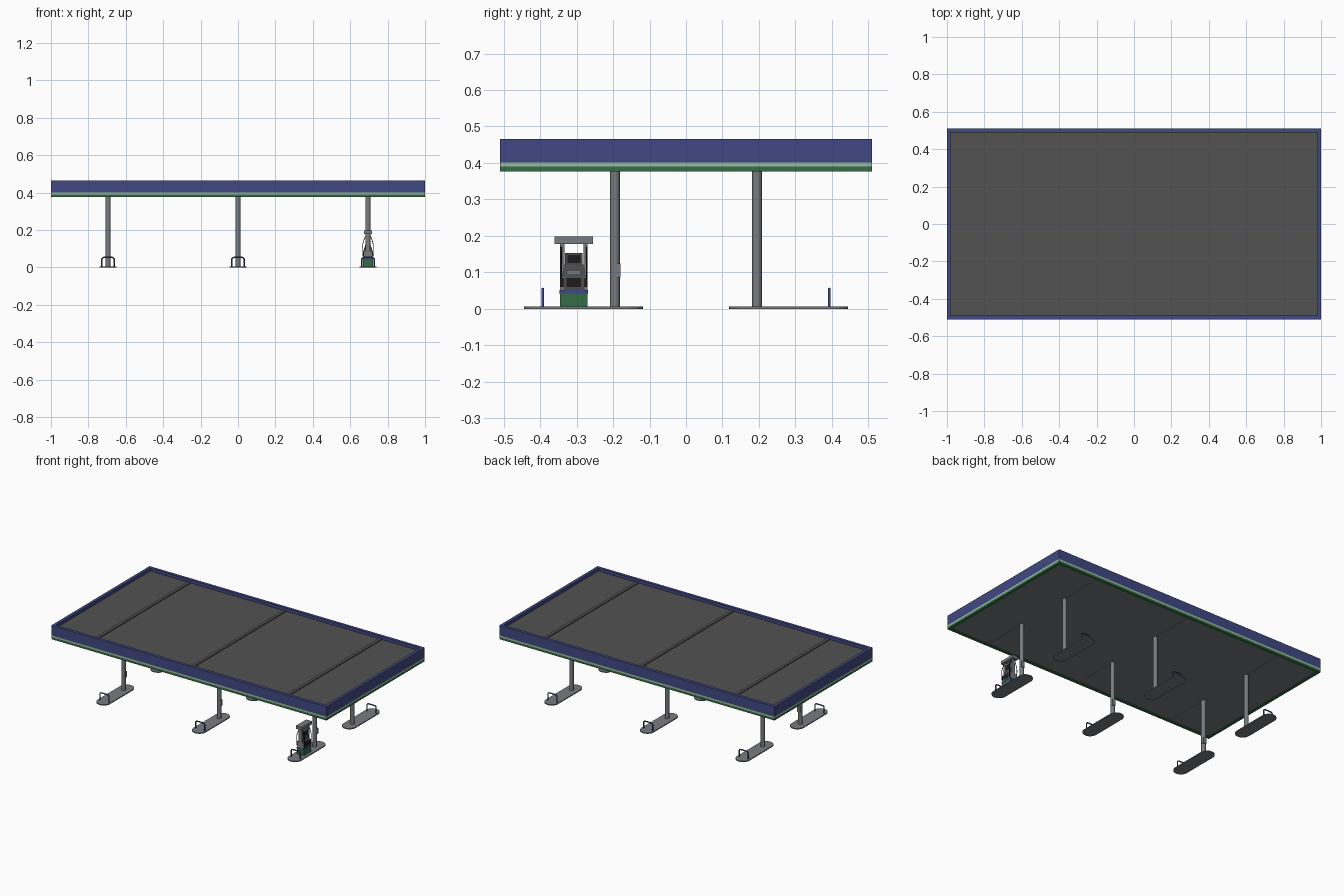
import bpy, bmesh, math
from mathutils import Vector

if "Cube" in bpy.data.objects:
    bpy.data.objects.remove(bpy.data.objects["Cube"])


def mat(name, r, g, b):
    m = bpy.data.materials.new(name)
    m.diffuse_color = (r, g, b, 1)
    m.use_nodes = True
    m.node_tree.nodes["Principled BSDF"].inputs["Base Color"].default_value = m.diffuse_color
    return m


BLUE = mat("navy_blue", 0.052, 0.066, 0.225)
GREEN = mat("green", 0.035, 0.15, 0.06)
PALE = mat("pale_green", 0.33, 0.50, 0.36)
ROOF = mat("roof_grey", 0.085, 0.085, 0.085)
STEEL = mat("steel_grey", 0.19, 0.20, 0.215)
DARK = mat("dark_grey", 0.07, 0.07, 0.072)
BLACK = mat("black", 0.012, 0.012, 0.013)


def finish(bm, name, m):
    bmesh.ops.recalc_face_normals(bm, faces=bm.faces)
    me = bpy.data.meshes.new(name)
    bm.to_mesh(me)
    bm.free()
    me.materials.append(m)
    ob = bpy.data.objects.new(name, me)
    bpy.context.collection.objects.link(ob)
    return ob


def prism(name, m, pts, axis_vec):
    """Extrude a closed polygon along a vector."""
    bm = bmesh.new()
    f = bm.faces.new([bm.verts.new(p) for p in pts])
    r = bmesh.ops.extrude_face_region(bm, geom=[f])
    vs = [v for v in r["geom"] if isinstance(v, bmesh.types.BMVert)]
    bmesh.ops.translate(bm, verts=vs, vec=Vector(axis_vec))
    return finish(bm, name, m)


def box(name, m, x0, x1, y0, y1, z0, z1):
    return prism(name, m, [(x0, y0, z0), (x1, y0, z0), (x1, y1, z0), (x0, y1, z0)],
                 (0, 0, z1 - z0))


def ring(name, m, X, Y, w, z0, z1):
    """Rectangular frame of wall thickness w."""
    bm = bmesh.new()
    section = [(0, z0), (0, z1), (w, z1), (w, z0)]
    loops = []
    for sx, sy in ((-1, -1), (1, -1), (1, 1), (-1, 1)):
        loops.append([bm.verts.new((sx * (X - d), sy * (Y - d), z)) for d, z in section])
    for i in range(4):
        a, b = loops[i], loops[(i + 1) % 4]
        for j in range(4):
            k = (j + 1) % 4
            bm.faces.new((a[j], b[j], b[k], a[k]))
    return finish(bm, name, m)


def tube(name, m, pts, r):
    """Round bar following a path."""
    cu = bpy.data.curves.new(name, "CURVE")
    cu.dimensions = "3D"
    cu.bevel_depth = r
    cu.bevel_resolution = 2
    cu.use_fill_caps = True
    sp = cu.splines.new("POLY")
    sp.points.add(len(pts) - 1)
    for p, c in zip(sp.points, pts):
        p.co = (*c, 1)
    cu.materials.append(m)
    ob = bpy.data.objects.new(name, cu)
    bpy.context.collection.objects.link(ob)
    return ob


def cylinder(name, m, x, y, z0, z1, r, n=16):
    pts = [(x + r * math.cos(2 * math.pi * i / n), y + r * math.sin(2 * math.pi * i / n), z0)
           for i in range(n)]
    ob = prism(name, m, pts, (0, 0, z1 - z0))
    for p in ob.data.polygons:
        p.use_smooth = abs(p.normal.z) < 0.5
    ob.data.set_sharp_from_angle(angle=math.radians(40))
    return ob


# Canopy fascia in three stacked bands, roof deck and ceiling
ring("fascia_blue", BLUE, 1.0, 0.51, 0.02, 0.401, 0.466)
ring("fascia_stripe", PALE, 1.0, 0.51, 0.02, 0.390, 0.401)
ring("fascia_green", GREEN, 1.0, 0.51, 0.02, 0.376, 0.390)
box("roof_deck", ROOF, -0.981, 0.981, -0.491, 0.491, 0.43, 0.446)
box("ceiling", STEEL, -0.981, 0.981, -0.491, 0.491, 0.380, 0.392)

for x in (-0.695, 0.0, 0.695):
    # Roof ridge beam
    box("roof_beam", ROOF, x - 0.01, x + 0.01, -0.49, 0.49, 0.445, 0.452)
    for s in (-1, 1):
        # Kerb island with rounded ends
        w, ya, yb = 0.045, 0.118, 0.445
        pts = []
        for cy, a0 in ((yb - w, 0), (ya + w, math.pi)):
            for i in range(13):
                a = a0 + math.pi * i / 12
                pts.append((x + w * math.cos(a), s * (cy + w * math.sin(a)), 0))
        prism("island", STEEL, pts, (0, 0, 0.006))
        # Column and outer ceiling beam
        cylinder("column", STEEL, x, s * 0.195, 0.001, 0.381, 0.0135)
        y0, y1 = sorted((s * 0.2, s * 0.491))
        box("ceiling_beam", STEEL, x - 0.006, x + 0.006, y0, y1, 0.3765, 0.381)
        # Hoop guard
        h, c, yy = 0.033, 0.012, s * 0.393
        path = [(x - h, yy, 0.003)]
        for cx, a0 in ((-h + c, math.pi), (h - c, math.pi / 2)):
            for i in range(6):
                a = a0 - math.pi / 2 * i / 5
                path.append((x + cx + c * math.cos(a), yy, 0.042 + c * math.sin(a)))
        path.append((x + h, yy, 0.003))
        tube("hoop_guard", BLUE, path, 0.004)
    # Service box on the front column
    box("service_box", STEEL, x - 0.009, x + 0.014, -0.197, -0.179, 0.086, 0.124)

# Fuel dispenser on the front right island
X, Y = 0.695, -0.3075
box("dispenser_base", GREEN, X - 0.026, X + 0.026, Y - 0.038, Y + 0.038, 0.006, 0.041)
box("dispenser_band", BLUE, X - 0.027, X + 0.027, Y - 0.039, Y + 0.039, 0.041, 0.051)
prism("dispenser_cabinet", DARK,
      [(X - 0.024, Y - 0.029, 0.051), (X + 0.024, Y - 0.029, 0.051),
       (X + 0.022, Y - 0.029, 0.085), (X + 0.014, Y - 0.029, 0.122),
       (X - 0.014, Y - 0.029, 0.122), (X - 0.022, Y - 0.029, 0.085)], (0, 0.058, 0))
box("dispenser_head", DARK, X - 0.013, X + 0.013, Y - 0.024, Y + 0.024, 0.122, 0.153)
box("dispenser_sign", STEEL, X - 0.021, X + 0.021, Y - 0.053, Y + 0.053, 0.178, 0.198)
for s in (-1, 1):
    # Side posts holding the sign
    y0, y1 = sorted((Y + s * 0.026, Y + s * 0.038))
    box("dispenser_post", STEEL, X - 0.012, X + 0.012, y0, y1, 0.051, 0.179)
    box("dispenser_shoulder", STEEL, X - 0.022, X + 0.022, y0, y1, 0.051, 0.088)
    # Display, keypad shelf and nozzle recess on both faces
    x0, x1 = sorted((X + s * 0.012, X + s * 0.0145))
    box("display", BLACK, x0, x1, Y - 0.018, Y + 0.018, 0.126, 0.148)
    x0, x1 = sorted((X + s * 0.012, X + s * 0.022))
    box("keypad_shelf", STEEL, x0, x1, Y - 0.017, Y + 0.017, 0.096, 0.106)
    x0, x1 = sorted((X + s * 0.02, X + s * 0.0245))
    box("nozzle_recess", BLACK, x0, x1, Y - 0.02, Y + 0.02, 0.06, 0.085)
    # Hoses and nozzles at the sides
    for t in (-1, 1):
        yy = Y + t * 0.033
        hose = [(X + s * (0.012 + 0.017 * math.sin(math.pi * i / 10)), yy + t * 0.002,
                 0.17 - 0.012 * i) for i in range(11)]
        tube("hose", BLACK, hose, 0.0018)
        x0, x1 = sorted((X + s * 0.022, X + s * 0.029))
        box("nozzle", BLACK, x0, x1, yy - 0.004, yy + 0.004, 0.06, 0.085)
